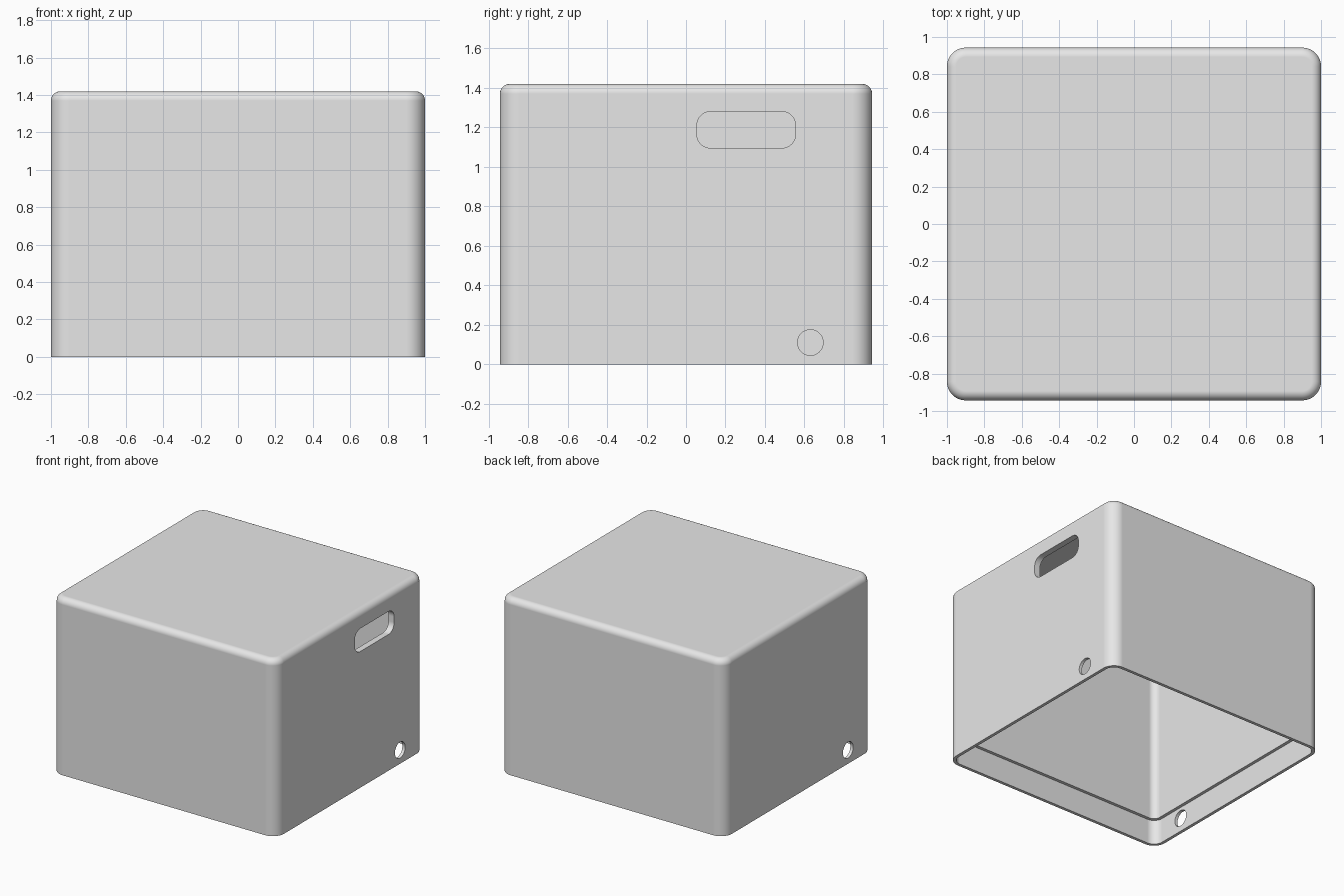
import bpy, bmesh
from math import pi
from mathutils import Matrix, Vector

if "Cube" in bpy.data.objects:
    bpy.data.objects.remove(bpy.data.objects["Cube"], do_unlink=True)

W, D, H = 2.0, 1.886, 1.42      # outer size
WALL, LIP = 0.05, 0.025         # wall thickness, thinner lip at the open bottom
LEDGE = 0.20                    # height of the inner ledge

grey = bpy.data.materials.new("plain_grey")
grey.use_nodes = True
colour = (0.8, 0.8, 0.8, 1)
grey.diffuse_color = colour
grey.node_tree.nodes["Principled BSDF"].inputs["Base Color"].default_value = colour


def finish(name, bm):
    bmesh.ops.recalc_face_normals(bm, faces=bm.faces)
    mesh = bpy.data.meshes.new(name)
    bm.to_mesh(mesh)
    bm.free()
    mesh.materials.append(grey)
    obj = bpy.data.objects.new(name, mesh)
    bpy.context.collection.objects.link(obj)
    return obj


def rounded_box(name, low, high, axis, radius, top=0):
    """Box with rounded edges along one axis and, optionally, round the top."""
    low, high = Vector(low), Vector(high)
    bm = bmesh.new()
    bmesh.ops.create_cube(bm, size=1, matrix=Matrix.Translation((low + high) / 2)
                          @ Matrix.Diagonal((*(high - low), 1)))
    along = [e for e in bm.edges if abs(e.verts[0].co[axis] - e.verts[1].co[axis]) > 1e-4]
    bmesh.ops.bevel(bm, geom=along, offset=radius, segments=10, profile=0.5, affect='EDGES')
    if top:
        rim = [e for e in bm.edges if all(v.co.z > high.z - 1e-4 for v in e.verts)]
        bmesh.ops.bevel(bm, geom=rim, offset=top, segments=8, profile=0.5, affect='EDGES')
    return finish(name, bm)


def round_hole(name, x, y, z, radius):
    bm = bmesh.new()
    bmesh.ops.create_cone(bm, cap_ends=True, segments=40, radius1=radius, radius2=radius,
                          depth=0.3, matrix=Matrix.Translation((x, y, z))
                          @ Matrix.Rotation(pi / 2, 4, 'Y'))
    return finish(name, bm)


def inner(name, inset, top, radius):
    x, y = W / 2 - inset, D / 2 - inset
    return rounded_box(name, (-x, -y, -0.1), (x, y, top), 2, radius)


# Outer cover
cover = rounded_box("cover", (-W / 2, -D / 2, 0), (W / 2, D / 2, H), 2, 0.1, top=0.05)

# Hollow interior, bottom rebate, grip slot and the two cable holes
cutters = [
    inner("cavity", WALL, H - WALL, 0.055),
    inner("rebate", LIP, LEDGE, 0.075),
    rounded_box("grip_slot", (0.85, 0.055, 1.095), (1.15, 0.555, 1.28), 0, 0.07),
    round_hole("right_cable_hole", 1, 0.63, 0.11, 0.065),
    round_hole("left_cable_hole", -1, -0.63, 0.11, 0.065),
]
bpy.context.view_layer.objects.active = cover
cover.select_set(True)
for cutter in cutters:
    cutter.hide_render = True
    cut = cover.modifiers.new(cutter.name, 'BOOLEAN')
    cut.operation, cut.solver, cut.object = 'DIFFERENCE', 'EXACT', cutter
    bpy.ops.object.modifier_apply(modifier=cut.name)
    bpy.data.objects.remove(cutter, do_unlink=True)

# Smooth rounded edges, keep flat walls flat
bpy.ops.object.shade_smooth_by_angle(angle=pi / 6)
weighted = cover.modifiers.new("flat_walls", 'WEIGHTED_NORMAL')
weighted.keep_sharp = True
